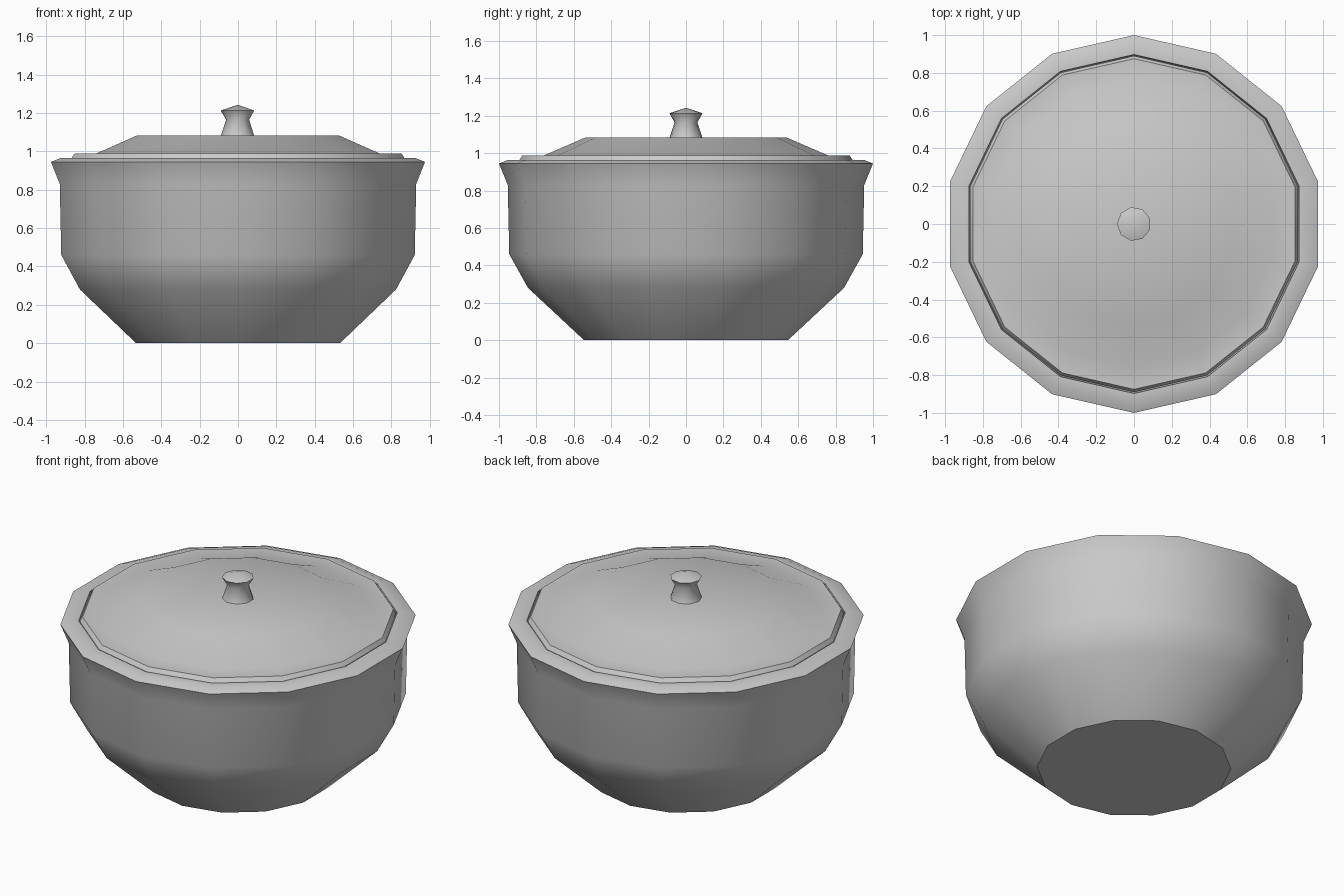
import bpy
import bmesh
import math

if "Cube" in bpy.data.objects:
    bpy.data.objects.remove(bpy.data.objects["Cube"], do_unlink=True)

# One plain grey for every part
grey = bpy.data.materials.new("grey ceramic")
grey.use_nodes = True
colour = (0.6, 0.6, 0.6, 1)
grey.diffuse_color = colour
grey.node_tree.nodes["Principled BSDF"].inputs["Base Color"].default_value = colour


def lathe(name, profile, sides, start, smooth_angle):
    """Spin a (radius, height) profile around z; radius 0 closes to a point."""
    bm = bmesh.new()
    rings = []
    for radius, z in profile:
        if radius == 0:
            rings.append([bm.verts.new((0, 0, z))] * sides)
            continue
        angles = [start + math.tau * i / sides for i in range(sides)]
        rings.append([bm.verts.new((radius * math.cos(a), radius * math.sin(a), z))
                      for a in angles])
    for low, high in zip(rings, rings[1:]):
        for i in range(sides):
            j = (i + 1) % sides
            corners = [low[i], low[j], high[j], high[i]]
            bm.faces.new(list(dict.fromkeys(corners)))
    bmesh.ops.recalc_face_normals(bm, faces=bm.faces)
    mesh = bpy.data.meshes.new(name)
    bm.to_mesh(mesh)
    bm.free()
    mesh.materials.append(grey)
    obj = bpy.data.objects.new(name, mesh)
    bpy.context.collection.objects.link(obj)
    bpy.ops.object.select_all(action="DESELECT")
    obj.select_set(True)
    bpy.context.view_layer.objects.active = obj
    bpy.ops.object.shade_smooth_by_angle(angle=math.radians(smooth_angle))
    return obj


# Bowl: flat foot, flared wall, sloping rim and hollow inside
lathe("bowl", [(0, 0), (0.545, 0), (0.845, 0.28), (0.945, 0.46), (0.953, 0.83),
               (1.0, 0.945), (0.95, 0.965), (0.897, 0.965), (0.885, 0.83),
               (0.875, 0.48), (0.78, 0.31), (0.5, 0.06), (0, 0.06)],
      14, math.pi / 2, 32)

# Lid: thin brim, sloping shoulder and flat top, closed underneath
lathe("lid", [(0, 0.94), (0.89, 0.94), (0.89, 0.965), (0.875, 0.988), (0.76, 0.988),
              (0.54, 1.083), (0, 1.083)],
      14, math.pi / 2, 32)

# Knob: waisted stem with a low pointed cap
lathe("lid_knob", [(0, 1.08), (0.09, 1.08), (0.062, 1.165), (0.09, 1.213), (0, 1.243)],
      9, math.pi, 62)
